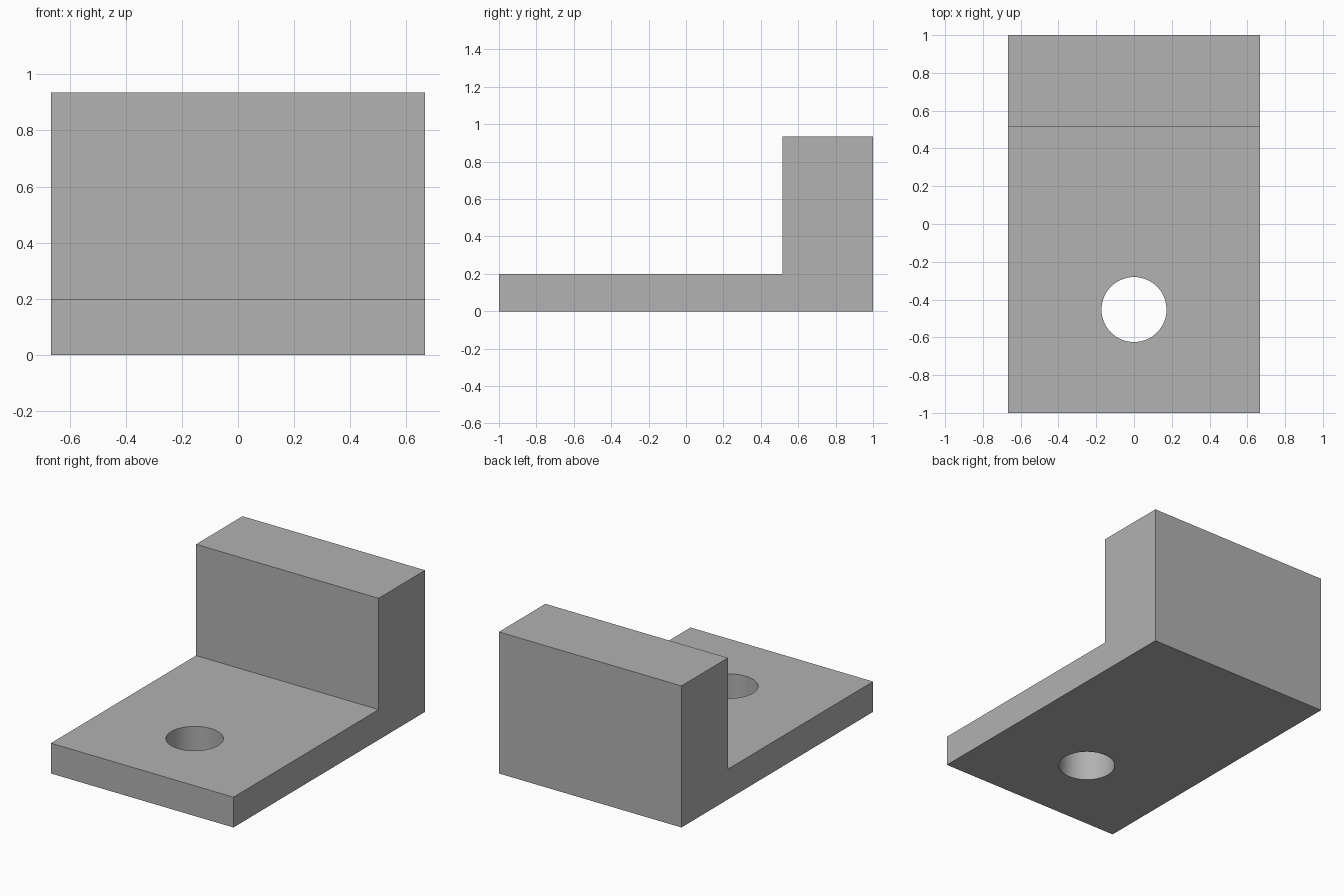
import bpy, bmesh, math

cube = bpy.data.objects.get("Cube")
if cube:
    bpy.data.objects.remove(cube, do_unlink=True)

HALF_WIDTH = 0.667
HOLE_Y, HOLE_RADIUS = -0.453, 0.172

grey = bpy.data.materials.new("plain grey")
grey.use_nodes = True
colour = (0.445, 0.445, 0.445, 1)
grey.diffuse_color = colour
grey.node_tree.nodes["Principled BSDF"].inputs["Base Color"].default_value = colour

# L-shaped side profile (y, z), extruded across the width
profile = [(-1, 0), (1, 0), (1, 0.935), (0.515, 0.935), (0.515, 0.2), (-1, 0.2)]
bm = bmesh.new()
side = bm.faces.new([bm.verts.new((-HALF_WIDTH, y, z)) for y, z in profile])
extruded = bmesh.ops.extrude_face_region(bm, geom=[side])["geom"]
bmesh.ops.translate(bm, vec=(2 * HALF_WIDTH, 0, 0),
                    verts=[v for v in extruded if isinstance(v, bmesh.types.BMVert)])
bmesh.ops.recalc_face_normals(bm, faces=bm.faces)
mesh = bpy.data.meshes.new("angle_bracket")
bm.to_mesh(mesh)
bm.free()
mesh.materials.append(grey)
bracket = bpy.data.objects.new("angle_bracket", mesh)
bpy.context.collection.objects.link(bracket)

# Round bolt hole through the base plate
bpy.ops.mesh.primitive_cylinder_add(vertices=64, radius=HOLE_RADIUS, depth=1,
                                    location=(0, HOLE_Y, 0))
cutter = bpy.context.object
cutter.name = "hole_cutter"
cutter.data.materials.append(grey)
cut = bracket.modifiers.new("bolt_hole", "BOOLEAN")
cut.operation = "DIFFERENCE"
cut.solver = "EXACT"
cut.object = cutter

# Apply the cut, drop the cutter, and smooth only the hole wall
bpy.ops.object.select_all(action="DESELECT")
bracket.select_set(True)
bpy.context.view_layer.objects.active = bracket
bpy.ops.object.modifier_apply(modifier=cut.name)
bpy.data.objects.remove(cutter, do_unlink=True)
bpy.ops.object.shade_smooth_by_angle(angle=math.radians(30))
